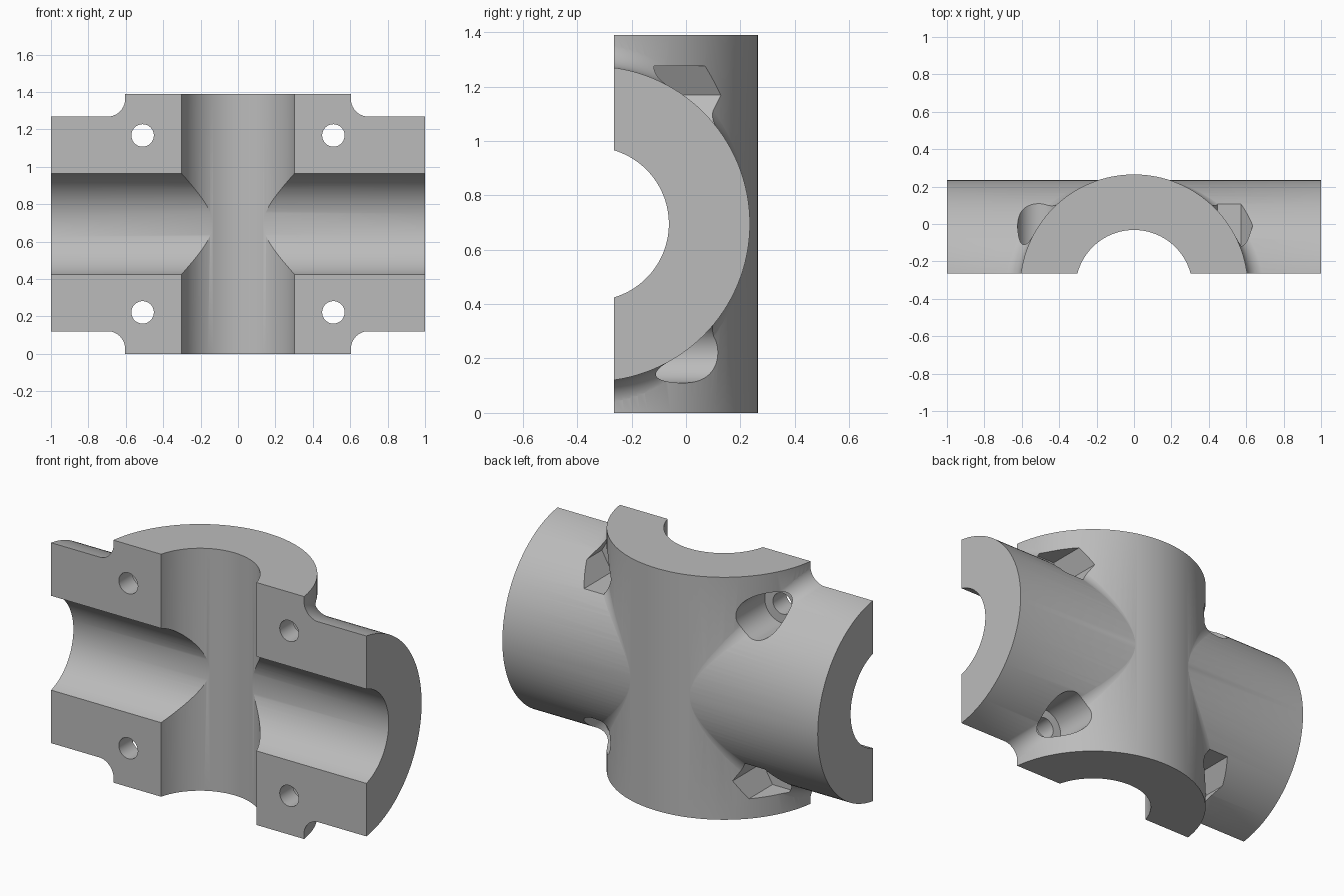
import bpy, bmesh, math
from mathutils import Vector, Matrix

if "Cube" in bpy.data.objects:
    bpy.data.objects.remove(bpy.data.objects["Cube"], do_unlink=True)

AXIS_Y, MID_Z, HEIGHT = -0.345, 0.695, 1.39   # shared pipe centre
SPLIT_Y = -0.265                              # flat parting face
R_VERT, R_HORIZ = 0.61, 0.58
BORE_VERT, BORE_HORIZ = 0.313, 0.282
FILLET = 0.095
CENTRE = Vector((0, AXIS_Y, MID_Z))

grey = bpy.data.materials.new("plain grey")
grey.use_nodes = True
COLOUR = (0.5, 0.5, 0.5, 1)
grey.diffuse_color = COLOUR
grey.node_tree.nodes["Principled BSDF"].inputs["Base Color"].default_value = COLOUR


def make_object(name, bm):
    bmesh.ops.recalc_face_normals(bm, faces=bm.faces)
    mesh = bpy.data.meshes.new(name)
    bm.to_mesh(mesh)
    bm.free()
    mesh.materials.append(grey)
    obj = bpy.data.objects.new(name, mesh)
    bpy.context.collection.objects.link(obj)
    return obj


def cylinder(name, radius, length, axis, centre, sides=128):
    bm = bmesh.new()
    turn = Vector((0, 0, 1)).rotation_difference(Vector(axis)).to_matrix().to_4x4()
    bmesh.ops.create_cone(bm, cap_ends=True, segments=sides, radius1=radius,
                          radius2=radius, depth=length,
                          matrix=Matrix.Translation(centre) @ turn)
    return make_object(name, bm)


def fillet_ring(name, side, steps=128, arc_steps=10):
    """Rolling-ball fillet around the joint of the two pipes."""
    bm = bmesh.new()
    a, b = R_VERT + FILLET, R_HORIZ + FILLET
    rings = []
    for i in range(steps):
        t = math.tau * i / steps
        y, z = b * math.cos(t), b * math.sin(t)
        c = Vector((math.sqrt(a * a - y * y), y, z))
        on_vert = Vector((c.x * R_VERT / a, c.y * R_VERT / a, c.z))
        on_horiz = Vector((c.x, c.y * R_HORIZ / b, c.z * R_HORIZ / b))
        d1, d2 = (on_vert - c).normalized(), (on_horiz - c).normalized()
        points = [c + d1.slerp(d2, k / arc_steps) * (FILLET + 0.0012)
                  for k in range(arc_steps + 1)]
        points.append(Vector((on_vert.x, on_horiz.y, on_horiz.z)) * 0.94)
        rings.append([bm.verts.new(CENTRE + Vector((p.x * side, p.y, p.z)))
                      for p in points])
    n = len(rings[0])
    for i in range(steps):
        r, s = rings[i], rings[(i + 1) % steps]
        for k in range(n):
            m = (k + 1) % n
            bm.faces.new((r[k], r[m], s[m], s[k]))
    return make_object(name, bm)


def combine(target, tool, operation):
    mod = target.modifiers.new("combine", 'BOOLEAN')
    mod.operation, mod.solver, mod.object = operation, 'EXACT', tool
    bpy.context.view_layer.objects.active = target
    bpy.ops.object.modifier_apply(modifier=mod.name)
    bpy.data.objects.remove(tool, do_unlink=True)


# Crossing outer pipes with blended joints
body = cylinder("cross_pipe_half", R_VERT, HEIGHT, (0, 0, 1), CENTRE)
combine(body, cylinder("side_pipe", R_HORIZ, 2, (1, 0, 0), CENTRE), 'UNION')
for side in (-1, 1):
    combine(body, fillet_ring("joint_fillet", side), 'UNION')

# Front half cut away at the parting face
bm = bmesh.new()
bmesh.ops.create_cube(bm, size=1, matrix=Matrix.Translation((0, SPLIT_Y - 1, MID_Z))
                      @ Matrix.Diagonal((3, 2, 3, 1)))
combine(body, make_object("front_cutter", bm), 'DIFFERENCE')

# Crossing bores
bores = cylinder("bore_cutter", BORE_VERT, 2, (0, 0, 1), CENTRE)
combine(bores, cylinder("side_bore", BORE_HORIZ, 3, (1, 0, 0), CENTRE), 'UNION')
combine(body, bores, 'DIFFERENCE')

# Bolt holes, with hexagonal nut pockets and round head pockets on diagonals
FLOOR_Y, POCKET = -0.145, 0.8
for sx in (-1, 1):
    for sz in (-1, 1):
        x, z = 0.51 * sx, MID_Z + 0.473 * sz
        hole = cylinder("bolt_hole", 0.06, 1.5, (0, 1, 0), (x, 0, z), 48)
        combine(body, hole, 'DIFFERENCE')
        where = (x, FLOOR_Y + POCKET / 2, z)
        if sx == sz:
            bm = bmesh.new()
            # corners of the hexagon point sideways
            corners = [Vector((math.cos(k * math.pi / 3), 0, math.sin(k * math.pi / 3)))
                       * 0.125 + Vector((x, FLOOR_Y, z)) for k in range(6)]
            base = bm.faces.new([bm.verts.new(p) for p in corners])
            grown = bmesh.ops.extrude_face_region(bm, geom=[base], use_keep_orig=True)
            bmesh.ops.translate(bm, vec=(0, POCKET, 0), verts=[
                v for v in grown["geom"] if isinstance(v, bmesh.types.BMVert)])
            pocket = make_object("nut_pocket", bm)
        else:
            pocket = cylinder("head_pocket", 0.112, POCKET, (0, 1, 0), where, 64)
        combine(body, pocket, 'DIFFERENCE')

# Clean up and smooth the round surfaces
bm = bmesh.new()
bm.from_mesh(body.data)
bmesh.ops.remove_doubles(bm, verts=bm.verts, dist=0.0003)
bm.to_mesh(body.data)
bm.free()
body.data.materials.clear()
body.data.materials.append(grey)
bpy.ops.object.select_all(action='DESELECT')
body.select_set(True)
bpy.context.view_layer.objects.active = body
bpy.ops.object.shade_smooth_by_angle(angle=math.radians(30))
